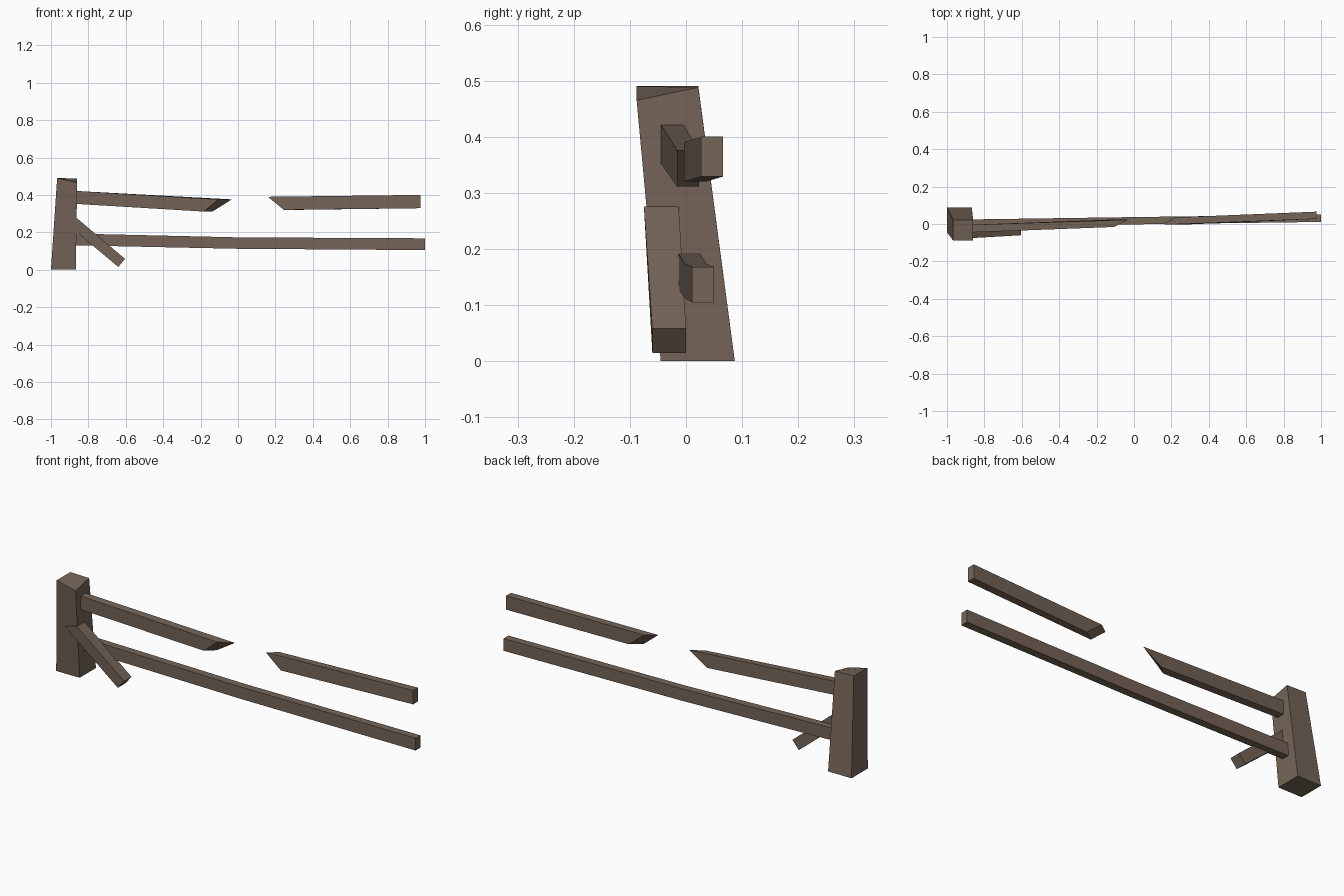
import bpy, bmesh

if "Cube" in bpy.data.objects:
    bpy.data.objects.remove(bpy.data.objects["Cube"])

wood = bpy.data.materials.new("weathered brown wood")
wood.diffuse_color = (0.178, 0.128, 0.096, 1.0)
wood.use_nodes = True
wood.node_tree.nodes["Principled BSDF"].inputs["Base Color"].default_value = wood.diffuse_color


def beam(name, rings):
    """Loft a closed beam through a list of four-cornered sections."""
    bm = bmesh.new()
    loops = [[bm.verts.new(p) for p in ring] for ring in rings]
    bm.faces.new(loops[0])
    bm.faces.new(loops[-1])
    for a, b in zip(loops, loops[1:]):
        for i in range(4):
            j = (i + 1) % 4
            bm.faces.new((a[i], a[j], b[j], b[i]))
    bmesh.ops.recalc_face_normals(bm, faces=bm.faces[:])
    me = bpy.data.meshes.new(name)
    bm.to_mesh(me)
    bm.free()
    me.materials.append(wood)
    ob = bpy.data.objects.new(name, me)
    bpy.context.collection.objects.link(ob)
    return ob


def section(y0, y1, z0, z1, x, dx=(0, 0, 0, 0)):
    """Rail section: front low, back low, back high, front high; dx skews a broken end."""
    pts = ((y0, z0), (y1, z0), (y1, z1), (y0, z1))
    return [(x + d, y, z) for d, (y, z) in zip(dx, pts)]


# leaning, tapered post with a chipped front corner
beam("post", [
    [(-1.0, -0.045, 0), (-0.867, -0.045, 0), (-0.867, 0.087, 0), (-1.0, 0.087, 0)],
    [(-0.967, -0.088, 0.49), (-0.86, -0.088, 0.465), (-0.86, 0.022, 0.488), (-0.967, 0.022, 0.49)],
])

# lower rail, slightly sagging
beam("lower_rail", [
    section(-0.015, 0.024, 0.131, 0.194, -0.90),
    section(-0.002, 0.037, 0.112, 0.173, 0.0),
    section(0.011, 0.050, 0.105, 0.168, 1.0),
])

# snapped upper rail, two halves with slanted breaks
beam("upper_rail_left", [
    section(-0.046, -0.005, 0.354, 0.423, -0.90),
    section(-0.016, 0.023, 0.311, 0.376, -0.107, (-0.075, -0.03, 0.074, 0)),
])
beam("upper_rail_right", [
    section(-0.004, 0.035, 0.320, 0.390, 0.16, (0.085, 0.14, 0.055, 0)),
    section(0.027, 0.066, 0.329, 0.400, 0.975),
])

# diagonal brace from the post down to the ground side
beam("brace", [
    [(-0.93, -0.074, 0.257), (-0.93, -0.012, 0.257), (-0.862, -0.013, 0.276), (-0.862, -0.075, 0.276)],
    [(-0.640, -0.060, 0.015), (-0.640, 0.0, 0.015), (-0.604, 0.0, 0.058), (-0.604, -0.060, 0.058)],
])
